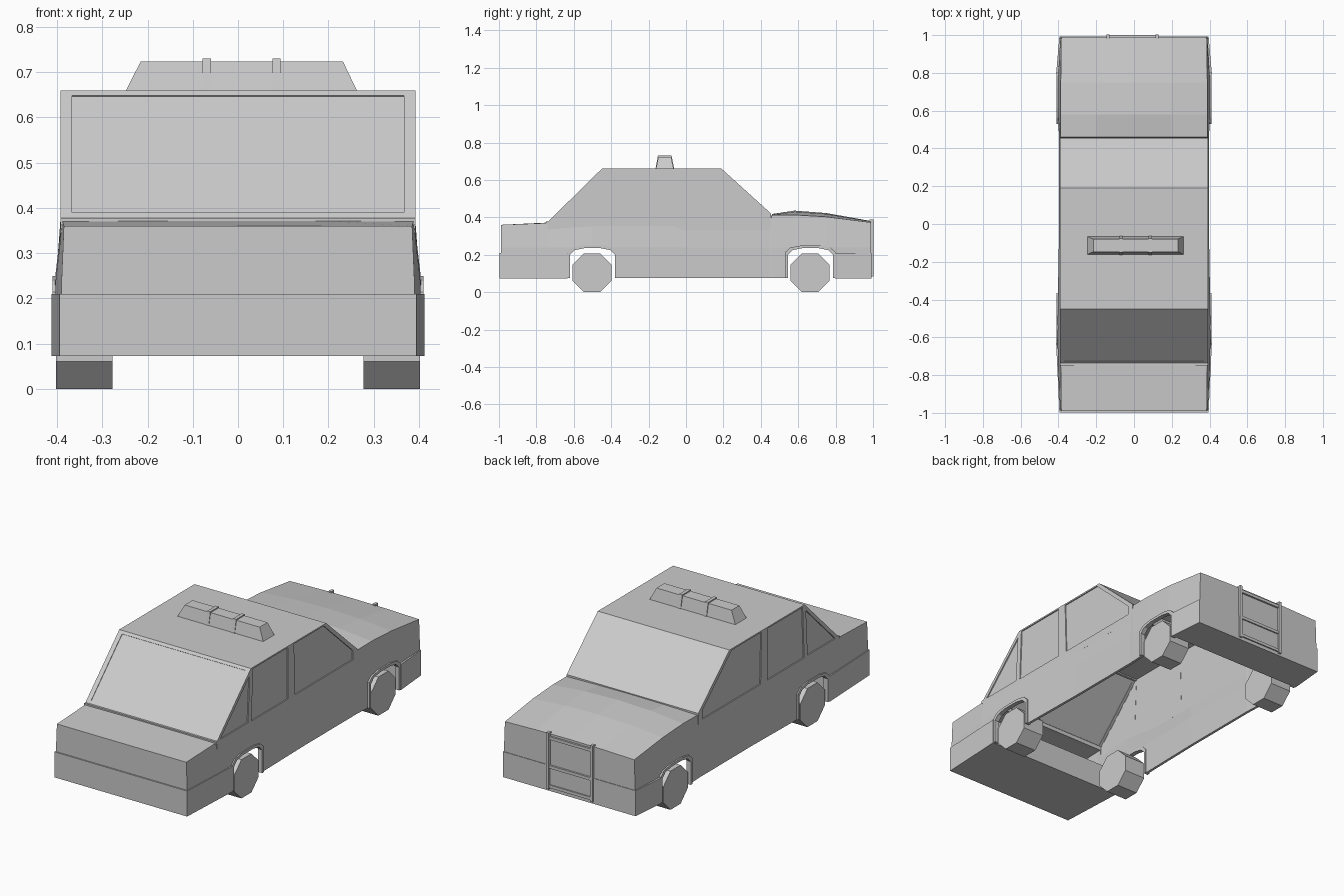
import bpy, bmesh
from mathutils import Vector

cube = bpy.data.objects.get("Cube")
if cube:
    bpy.data.objects.remove(cube)

grey = bpy.data.materials.new("light grey")
grey.use_nodes = True
colour = (0.6, 0.6, 0.6, 1)
grey.diffuse_color = colour
grey.node_tree.nodes["Principled BSDF"].inputs["Base Color"].default_value = colour


def loft(name, rings):
    """Skin a list of equal rings and cap both ends."""
    bm = bmesh.new()
    loops = [[bm.verts.new(p) for p in ring] for ring in rings]
    for a, b in zip(loops, loops[1:]):
        for i in range(len(a)):
            j = (i + 1) % len(a)
            bm.faces.new((a[i], a[j], b[j], b[i]))
    bm.faces.new(loops[0])
    bm.faces.new(loops[-1])
    bmesh.ops.recalc_face_normals(bm, faces=bm.faces)
    mesh = bpy.data.meshes.new(name)
    bm.to_mesh(mesh)
    bm.free()
    mesh.materials.append(grey)
    obj = bpy.data.objects.new(name, mesh)
    bpy.context.collection.objects.link(obj)
    return obj


def side_prism(name, profile, x0, x1):
    return loft(name, [[(x, y, z) for y, z in profile] for x in (x0, x1)])


def box(name, x0, x1, y0, y1, z0, z1):
    return side_prism(name, [(y0, z0), (y1, z0), (y1, z1), (y0, z1)], x0, x1)


def combine(target, tool, operation):
    """Apply a boolean and discard the tool."""
    mod = target.modifiers.new("boolean", "BOOLEAN")
    mod.operation, mod.object, mod.solver = operation, tool, "EXACT"
    bpy.context.view_layer.update()
    graph = bpy.context.evaluated_depsgraph_get()
    mesh = bpy.data.meshes.new_from_object(target.evaluated_get(graph))
    target.modifiers.clear()
    target.data = mesh
    bpy.data.objects.remove(tool)


# Lower body: y, sill half width, belt half width, belt height, crown height
STATIONS = [
    (-0.99, 0.39, 0.385, 0.36, 0.36),
    (-0.74, 0.403, 0.388, 0.37, 0.372),
    (-0.5, 0.405, 0.39, 0.37, 0.37),
    (0, 0.396, 0.39, 0.37, 0.37),
    (0.445, 0.396, 0.39, 0.37, 0.37),
    (0.46, 0.397, 0.39, 0.412, 0.418),
    (0.58, 0.402, 0.389, 0.413, 0.436),
    (0.75, 0.403, 0.388, 0.403, 0.423),
    (0.99, 0.39, 0.385, 0.373, 0.38),
]


def lower_body(name, t, bottom):
    rings = []
    for y, sill, belt, z, crown in STATIONS:
        y = max(-0.99 + t, min(0.99 - t, y))
        s, b = sill - t, belt - t
        rings.append([(s, y, bottom), (s, y, 0.24), (b, y, z - t), (b / 2, y, crown - t - (crown - z) / 4),
                      (0, y, crown - t), (-b / 2, y, crown - t - (crown - z) / 4),
                      (-b, y, z - t), (-s, y, 0.24), (-s, y, bottom)])
    return loft(name, rings)


CABIN = [(-0.74, 0.33), (-0.74, 0.375), (-0.45, 0.66), (0.19, 0.66), (0.455, 0.42), (0.455, 0.33)]
CABIN_HOLLOW = [(-0.715, 0.3), (-0.715, 0.378), (-0.444, 0.645), (0.184, 0.645), (0.435, 0.415), (0.435, 0.3)]

body = lower_body("body_shell", 0, 0.075)
combine(body, side_prism("cabin", CABIN, -0.392, 0.392), "UNION")
combine(body, lower_body("hollow", 0.014, 0), "DIFFERENCE")
combine(body, side_prism("cabin_hollow", CABIN_HOLLOW, -0.379, 0.379), "DIFFERENCE")

# Wheel arches with raised trim
ARCH = [(-0.12, 0), (-0.12, 0.2), (-0.095, 0.225), (-0.045, 0.235)]
ARCH += [(-y, z) for y, z in reversed(ARCH)]
AXLES = {"front": -0.5, "rear": 0.665}
for end, centre in AXLES.items():
    opening = [(y + centre, z) for y, z in ARCH]
    combine(body, side_prism("arch_cutter", opening, -0.6, 0.6), "DIFFERENCE")
    inner = [(y, max(z, 0.075)) for y, z in opening]
    outer = [(centre + (y - centre) * 1.12, z if z < 0.1 else z + 0.014) for y, z in inner]
    for side, s in (("left", 1), ("right", -1)):
        rings = [[(s * 0.385, *i), (s * 0.41, *i), (s * 0.41, *o), (s * 0.385, *o)]
                 for i, o in zip(inner, outer)]
        loft(f"{end}_{side}_arch_trim", rings)

# Side windows: openings with thin panes set into them
PANES = {
    "quarter": [(-0.71, 0.378), (-0.475, 0.378), (-0.46, 0.625)],
    "front_door": [(-0.445, 0.375), (-0.135, 0.375), (-0.135, 0.652), (-0.432, 0.652)],
    "rear_door": [(-0.075, 0.375), (0.418, 0.375), (0.418, 0.425), (0.17, 0.652), (-0.083, 0.652)],
}
for part, shape in PANES.items():
    combine(body, side_prism("window_cutter", shape, -0.6, 0.6), "DIFFERENCE")
    for side, s in (("left", 1), ("right", -1)):
        side_prism(f"{part}_window_{side}", shape, s * 0.380, s * 0.386)

# Sloping front glass, recessed in its frame
low, high = Vector((-0.725, 0.39)), Vector((-0.462, 0.648))
along = (high - low).normalized()
out = Vector((-along.y, along.x))


def glass_slab(name, d0, d1):
    corners = [low + out * d0, high + out * d0, high + out * d1, low + out * d1]
    return side_prism(name, [tuple(c) for c in corners], -0.367, 0.367)


combine(body, glass_slab("glass_cutter", -0.06, 0.04), "DIFFERENCE")
glass_slab("front_glass", -0.011, -0.003)
box("front_glass_ledge", -0.392, 0.392, -0.748, -0.735, 0.362, 0.378)

# Wrap-round bumpers
for end, tip, back in (("front", -0.997, -0.633), ("rear", 0.993, 0.797)):
    plan = [(-0.395, tip), (0.395, tip), (0.412, back), (-0.412, back)]
    loft(f"{end}_bumper", [[(x, y, z) for x, y in plan] for z in (0.073, 0.21)])

# Octagonal wheels
R, H = 0.104, 0.043
OCTAGON = [(-H, -R), (H, -R), (R, -H), (R, H), (H, R), (-H, R), (-R, H), (-R, -H)]
for end, centre in AXLES.items():
    for side, s in (("left", 1), ("right", -1)):
        side_prism(f"{end}_{side}_wheel", [(centre - 0.002 + y, z + R) for y, z in OCTAGON], s * 0.277, s * 0.402)

# Roof light bar with two dividers
loft("roof_light_bar", [
    [(-0.25, -0.162, 0.655), (0.265, -0.162, 0.655), (0.265, -0.065, 0.655), (-0.25, -0.065, 0.655)],
    [(-0.215, -0.147, 0.724), (0.232, -0.147, 0.724), (0.232, -0.08, 0.724), (-0.215, -0.08, 0.724)]])
for i, x in enumerate((-0.069, 0.085)):
    side_prism(f"light_bar_divider_{i + 1}",
               [(-0.164, 0.655), (-0.062, 0.655), (-0.077, 0.73), (-0.15, 0.73)], x - 0.009, x + 0.009)

# Push bar on the rear face
for side, x in (("left", 0.123), ("right", -0.138)):
    box(f"push_bar_post_{side}", x - 0.008, x + 0.008, 0.98, 1.003, 0.085, 0.388)
for i, z in enumerate((0.36, 0.205, 0.1)):
    box(f"push_bar_rail_{i + 1}", -0.138, 0.123, 0.98, 1.0, z - 0.008, z + 0.008)
